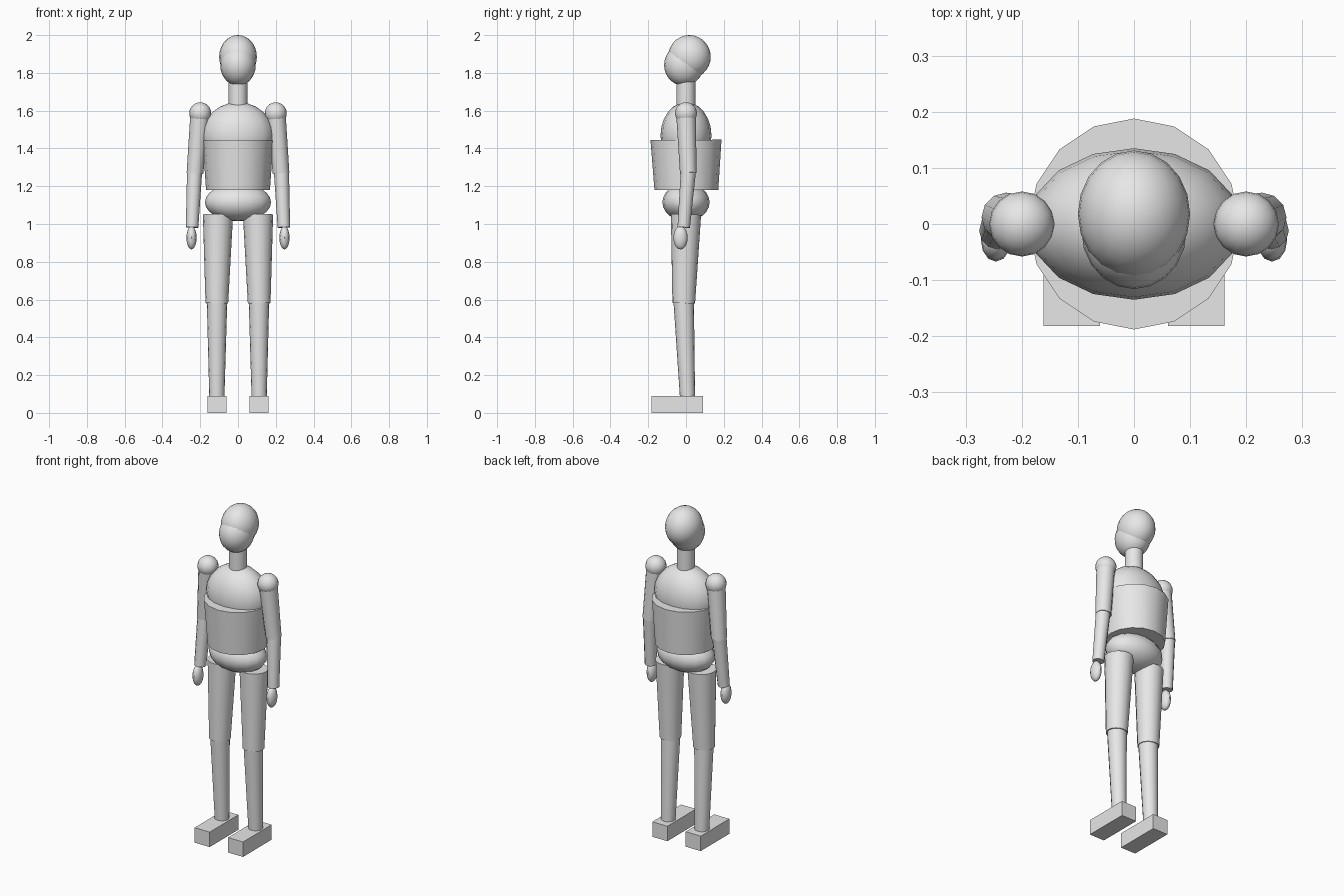
import bpy, bmesh, math
from mathutils import Matrix, Vector

if "Cube" in bpy.data.objects:
    bpy.data.objects.remove(bpy.data.objects["Cube"])

grey = bpy.data.materials.new("light_grey")
grey.diffuse_color = (0.8, 0.8, 0.8, 1)
grey.use_nodes = True
grey.node_tree.nodes["Principled BSDF"].inputs["Base Color"].default_value = grey.diffuse_color


def finish(name, bm, smooth=True):
    mesh = bpy.data.meshes.new(name)
    bm.to_mesh(mesh)
    bm.free()
    mesh.materials.append(grey)
    ob = bpy.data.objects.new(name, mesh)
    bpy.context.collection.objects.link(ob)
    if smooth:
        bpy.ops.object.select_all(action='DESELECT')
        ob.select_set(True)
        bpy.context.view_layer.objects.active = ob
        bpy.ops.object.shade_smooth_by_angle(angle=math.radians(40))
    return ob


def ellipsoid(name, centre, radii, segs=16, rings=12, tilt=0):
    bm = bmesh.new()
    m = (Matrix.Translation(centre) @ Matrix.Rotation(tilt, 4, 'X')
         @ Matrix.Diagonal((*radii, 1)))
    bmesh.ops.create_uvsphere(bm, u_segments=segs, v_segments=rings, radius=1, matrix=m)
    return finish(name, bm)


def limb(name, bottom, r_bottom, top, r_top, segs=16):
    """Capped tapered cylinder between two points."""
    a, b = Vector(bottom), Vector(top)
    d = b - a
    # tilt by the two lean angles so the sides are not twisted
    rot = Vector((0, 0, 1)).rotation_difference(d).to_matrix().to_4x4()
    bm = bmesh.new()
    bmesh.ops.create_cone(bm, cap_ends=True, segments=segs, radius1=r_bottom,
                          radius2=r_top, depth=d.length,
                          matrix=Matrix.Translation((a + b) / 2) @ rot)
    return finish(name, bm)


# Head and neck
ellipsoid("cranium", (0, 0.018, 1.885), (0.1, 0.113, 0.115), 20, 14)
ellipsoid("face", (0, -0.011, 1.842), (0.094, 0.105, 0.11), 20, 14)
limb("neck", (0, 0, 1.6), 0.05, (0, 0, 1.76), 0.05)

# Body
ellipsoid("chest", (0, 0, 1.468), (0.19, 0.135, 0.177))
limb("waist", (0, 0.002, 1.18), 0.169, (0, 0, 1.445), 0.188)
ellipsoid("pelvis", (0, 0, 1.115), (0.175, 0.125, 0.1))

# Arms and legs on both sides
for s, side in ((-1, "left"), (1, "right")):
    ellipsoid(f"{side}_shoulder", (s * 0.2, 0, 1.586), (0.058, 0.058, 0.058))
    limb(f"{side}_upper_arm", (s * 0.228, 0.012, 1.27), 0.044,
         (s * 0.2, 0, 1.585), 0.052, 12)
    limb(f"{side}_forearm", (s * 0.243, -0.012, 0.982), 0.033,
         (s * 0.23, 0.012, 1.275), 0.04, 12)
    ellipsoid(f"{side}_hand", (s * 0.246, -0.029, 0.927), (0.027, 0.038, 0.062), 12, 8)

    limb(f"{side}_thigh", (s * 0.112, -0.012, 0.58), 0.06, (s * 0.106, 0, 1.05), 0.08)
    limb(f"{side}_shin", (s * 0.112, 0.008, 0.08), 0.04, (s * 0.111, -0.012, 0.585), 0.054)

    # Block foot
    bm = bmesh.new()
    bmesh.ops.create_cube(bm, size=1, matrix=Matrix.Translation((s * 0.111, -0.046, 0.045))
                          @ Matrix.Diagonal((0.1, 0.272, 0.09, 1)))
    finish(f"{side}_foot", bm, smooth=False)
